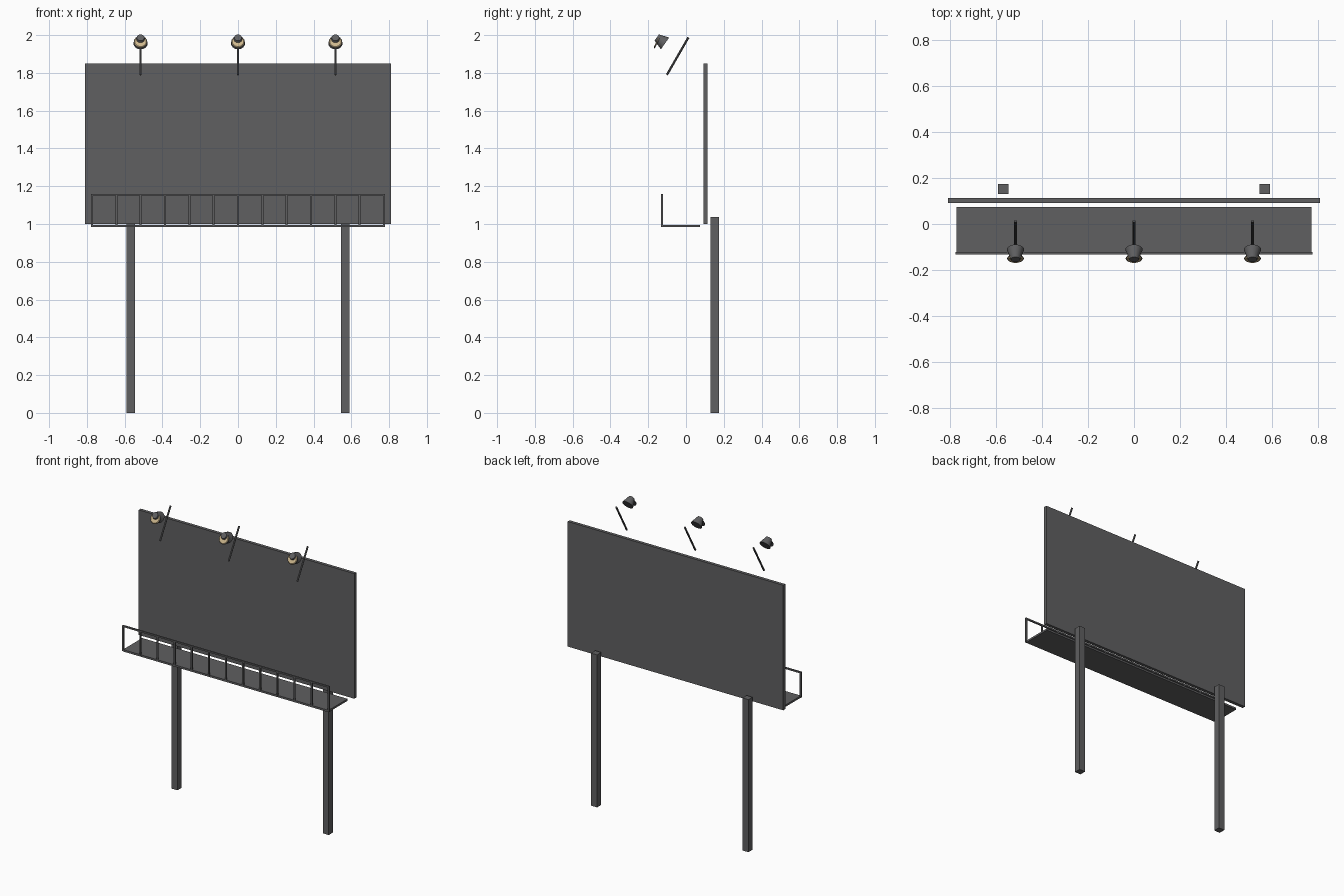
import bpy, math
from mathutils import Vector

if "Cube" in bpy.data.objects:
    bpy.data.objects.remove(bpy.data.objects["Cube"])


def material(name, rgb):
    m = bpy.data.materials.new(name)
    m.diffuse_color = (*rgb, 1)
    m.use_nodes = True
    m.node_tree.nodes["Principled BSDF"].inputs["Base Color"].default_value = m.diffuse_color
    return m


grey = material("dark_grey", (0.115, 0.115, 0.119))
cream = material("warm_cream", (0.62, 0.48, 0.27))


def box(name, lo, hi):
    lo, hi = Vector(lo), Vector(hi)
    bpy.ops.mesh.primitive_cube_add(size=1, location=(lo + hi) / 2)
    o = bpy.context.object
    o.name = name
    o.scale = hi - lo
    bpy.ops.object.transform_apply(location=False, rotation=False, scale=True)
    o.data.materials.append(grey)
    return o


def tube(name, a, b, r1, r2, mat, sides=16):
    a, b = Vector(a), Vector(b)
    d = b - a
    bpy.ops.mesh.primitive_cone_add(vertices=sides, radius1=r1, radius2=r2,
                                    depth=d.length, location=(a + b) / 2)
    o = bpy.context.object
    o.name = name
    o.rotation_euler = d.to_track_quat('Z', 'Y').to_euler()
    o.data.materials.append(mat)
    bpy.ops.object.shade_smooth_by_angle(angle=math.radians(35))
    return o


# Sign panel and its two legs
box("sign_panel", (-0.811, 0.092, 1.0), (0.811, 0.114, 1.85))
for s, side in ((-1, "left"), (1, "right")):
    x = s * 0.569
    box(f"{side}_leg", (x - 0.0225, 0.130, 0), (x + 0.0225, 0.175, 1.037))

# Walkway with railing along the front
box("walkway", (-0.773, -0.131, 0.983), (0.773, 0.074, 0.996))
RY = -0.128
box("top_rail", (-0.778, RY - 0.005, 1.150), (0.778, RY + 0.005, 1.160))
for i in range(13):
    x = -0.773 + i * 1.546 / 12
    box("railing_post", (x - 0.005, RY - 0.005, 0.985), (x + 0.005, RY + 0.005, 1.152))

# Three lamps: bracket rod, tapered shade, tilted lens disc
lens_dir = Vector((0, -0.88, 0.47))
for x in (-0.516, 0, 0.516):
    tube("lamp_rod", (x, -0.101, 1.790), (x, 0.013, 1.988), 0.006, 0.006, grey, 8)
    wide, narrow = Vector((x, -0.111, 1.956)), Vector((x, -0.155, 1.987))
    tube("lamp_shade", wide, narrow, 0.038, 0.020, grey)
    c = Vector((x, -0.152, 1.964))
    tube("lens_backing", c - lens_dir * 0.004, c, 0.036, 0.036, grey)
    tube("lens", c, c + lens_dir * 0.004, 0.034, 0.030, cream)
